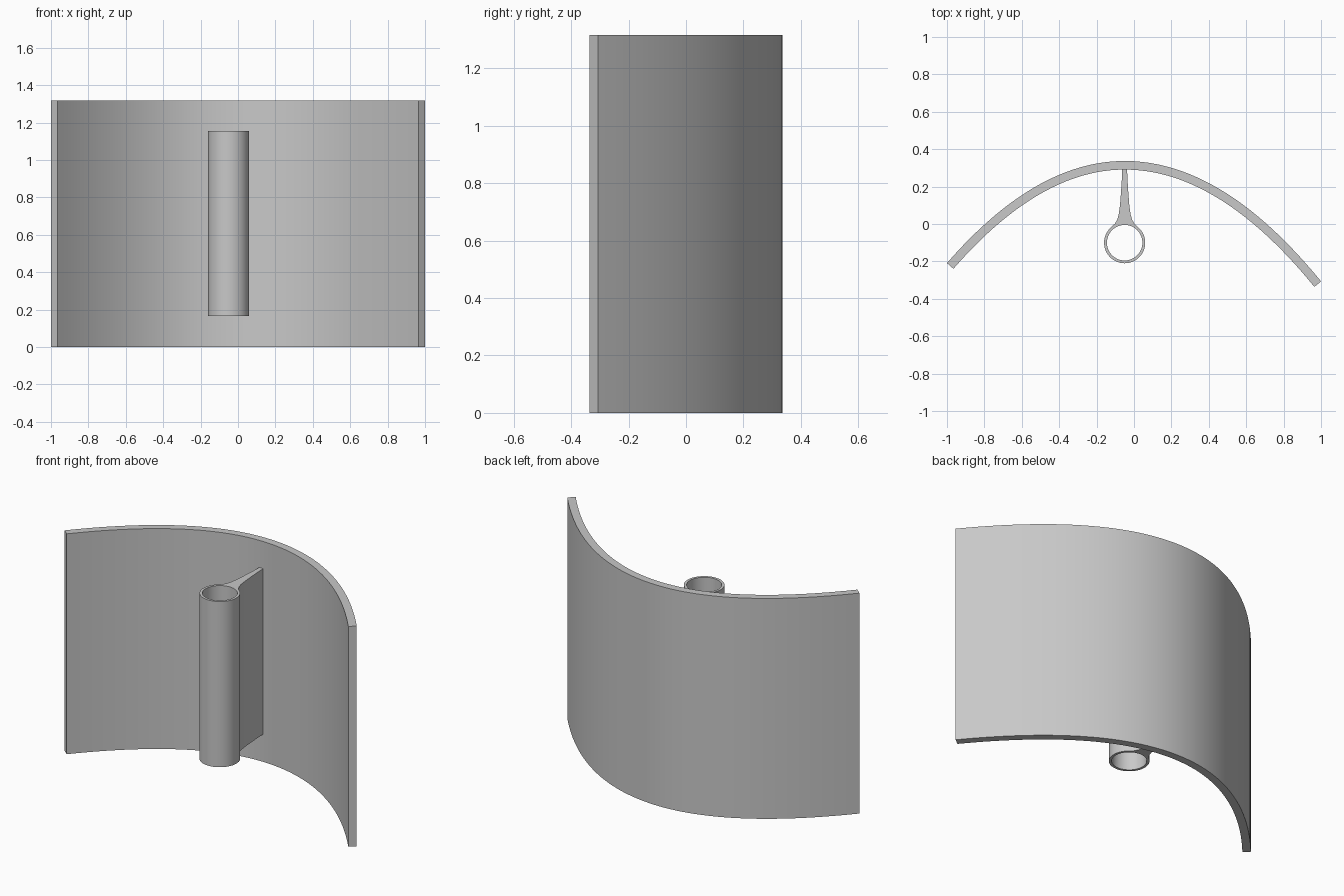
import bpy, bmesh, math

if "Cube" in bpy.data.objects:
    bpy.data.objects.remove(bpy.data.objects["Cube"])

grey = bpy.data.materials.new("plain grey")
grey.diffuse_color = (0.58, 0.58, 0.58, 1)
grey.use_nodes = True
grey.node_tree.nodes["Principled BSDF"].inputs["Base Color"].default_value = grey.diffuse_color


def extrude_profile(name, loops, z0, z1):
    """Fill closed 2D loops (extra loops are holes) and extrude upward."""
    bm = bmesh.new()
    edges = []
    for pts in loops:
        vs = [bm.verts.new((x, y, z0)) for x, y in pts]
        edges += [bm.edges.new((vs[i - 1], vs[i])) for i in range(len(vs))]
    bmesh.ops.triangle_fill(bm, edges=edges, use_beauty=True, normal=(0, 0, 1))
    ext = bmesh.ops.extrude_face_region(bm, geom=bm.faces[:])
    top = [g for g in ext["geom"] if isinstance(g, bmesh.types.BMVert)]
    bmesh.ops.translate(bm, verts=top, vec=(0, 0, z1 - z0))
    bmesh.ops.recalc_face_normals(bm, faces=bm.faces[:])
    me = bpy.data.meshes.new(name)
    bm.to_mesh(me)
    bm.free()
    me.materials.append(grey)
    ob = bpy.data.objects.new(name, me)
    bpy.context.collection.objects.link(ob)
    bpy.ops.object.select_all(action='DESELECT')
    ob.select_set(True)
    bpy.context.view_layer.objects.active = ob
    bpy.ops.object.shade_smooth_by_angle(angle=math.radians(30))
    return ob


CX, APEX, THICK = -0.05, 0.337, 0.046

# Curved panel: two half parabolas meeting at the crest, offset inward
outer, inner = [], []
N = 48
for i in range(N + 1):
    x = -1 + 2 * i / N
    k = 0.605 if x < CX else 0.584
    y = APEX - k * (x - CX) ** 2
    slope = -2 * k * (x - CX)
    ln = math.hypot(1, slope)
    outer.append((x, y))
    inner.append((x + THICK * slope / ln, y - THICK / ln))
extrude_profile("curved_panel", [outer + inner[::-1]], 0.0, 1.317)

# Tube with a flared web joining it to the panel
CY, R_OUT, R_IN = -0.10, 0.11, 0.095
web = [(0.013, 0.30), (0.0145, 0.25), (0.0175, 0.20), (0.021, 0.15),
       (0.025, 0.10), (0.031, 0.055), (0.039, 0.025), (0.052, 0.002),
       (0.068, -0.013)]
right = [(CX + w, y) for w, y in web]
left = [(CX - w, y) for w, y in reversed(web)]
arc = []
for i in range(41):
    a = math.radians(40 - 260 * i / 40)
    arc.append((CX + R_OUT * math.cos(a), CY + R_OUT * math.sin(a)))
hole = [(CX + R_IN * math.cos(math.tau * i / 48),
         CY + R_IN * math.sin(math.tau * i / 48)) for i in range(48)]
extrude_profile("tube_bracket", [right + arc + left, hole], 0.165, 1.155)
